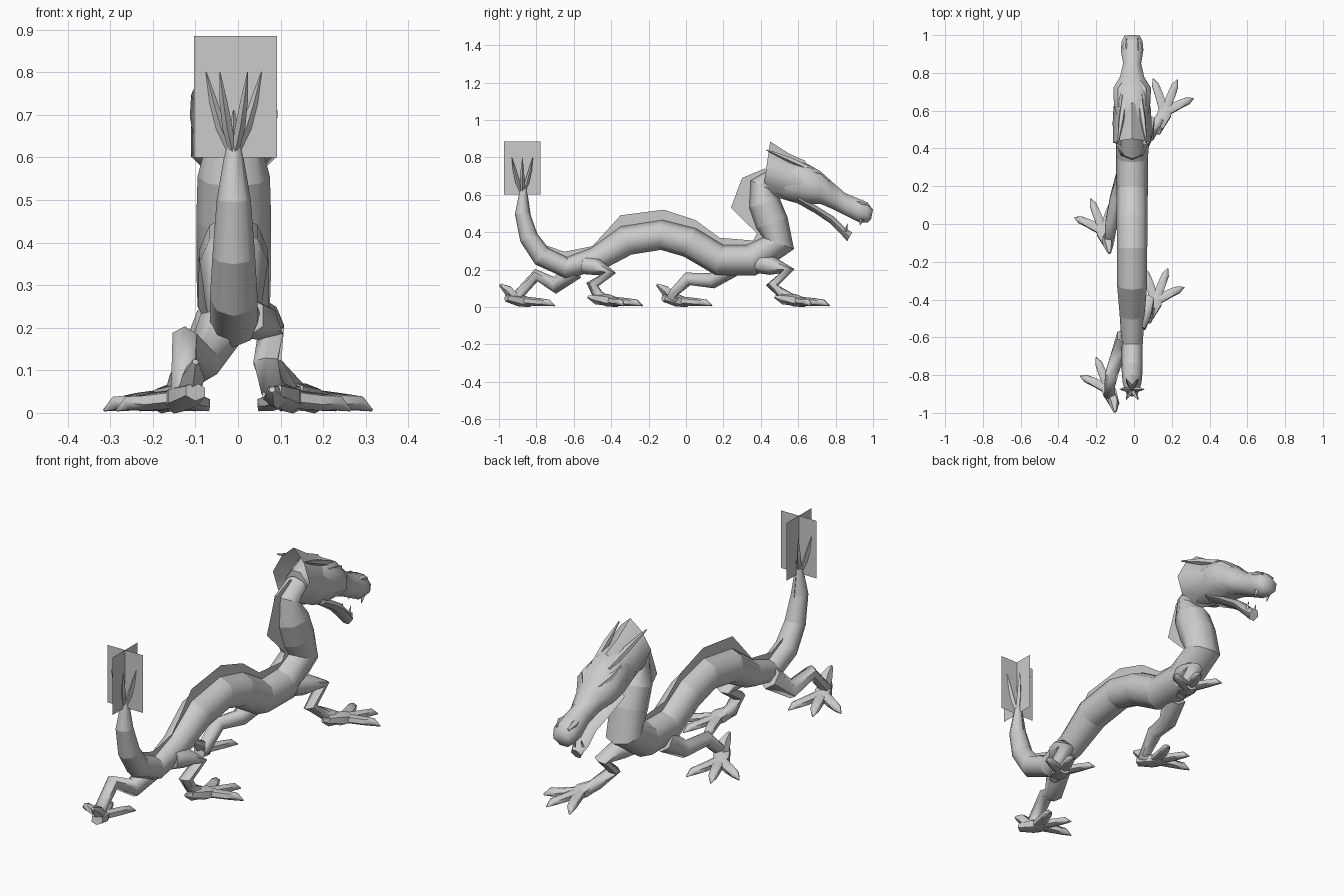
import bpy, bmesh, math
from mathutils import Vector

cube = bpy.data.objects.get("Cube")
if cube:
    bpy.data.objects.remove(cube)

grey = bpy.data.materials.new("stone_grey")
grey.use_nodes = True
colour = (0.6, 0.6, 0.6, 1)
grey.diffuse_color = colour
grey.node_tree.nodes["Principled BSDF"].inputs["Base Color"].default_value = colour

MID = -0.01  # centre line of the body


def finish(name, bm, closed=True):
    if closed:
        bmesh.ops.recalc_face_normals(bm, faces=bm.faces)
    mesh = bpy.data.meshes.new(name)
    bm.to_mesh(mesh)
    bm.free()
    mesh.materials.append(grey)
    ob = bpy.data.objects.new(name, mesh)
    bpy.context.collection.objects.link(ob)
    bpy.ops.object.select_all(action="DESELECT")
    ob.select_set(True)
    bpy.context.view_layer.objects.active = ob
    bpy.ops.object.shade_smooth_by_angle(angle=math.radians(62), keep_sharp_edges=True)
    return ob


def skin(name, rings, caps=True, creased=False):
    """Join rings of points into one surface; creased keeps the rings sharp."""
    bm = bmesh.new()
    loops = [[bm.verts.new(p) for p in ring] for ring in rings]
    n = len(loops[0])
    for a, b in zip(loops, loops[1:]):
        for i in range(n):
            j = (i + 1) % n
            bm.faces.new((a[i], a[j], b[j], b[i]))
    if caps:
        bm.faces.new(loops[0])
        bm.faces.new(loops[-1])
    if creased:
        for loop in loops:
            for i in range(n):
                bm.edges.get((loop[i - 1], loop[i])).smooth = False
    return finish(name, bm)


def tube(name, path, sides=6, flat=1.0, creased=False):
    """Tapered tube through (x, y, z, radius) points."""
    pts = [Vector(p[:3]) for p in path]
    rings = []
    for i, p in enumerate(pts):
        t = Vector()
        if i > 0:
            t += (p - pts[i - 1]).normalized()
        if i < len(pts) - 1:
            t += (pts[i + 1] - p).normalized()
        t.normalize()
        side = (Vector((1, 0, 0)) - t * t.x).normalized()
        up = side.cross(t)
        r = path[i][3]
        rings.append([p + side * r * math.sin(k * math.tau / sides)
                      + up * r * flat * math.cos(k * math.tau / sides) for k in range(sides)])
    return skin(name, rings, creased=creased)


def shell(name, stations, sides=8, lobed=False, caps=True):
    """Loft of slanted oval rings: top y, top z, bottom y, bottom z, half width."""
    rings = []
    turn = 0 if lobed else math.pi / sides
    for ty, tz, by, bz, w in stations:
        ring = []
        for k in range(sides):
            a = k * math.tau / sides + turn
            grow = (1, .85)[k % 2] if lobed else 1.08
            f = 0.5 + 0.5 * grow * math.cos(a)
            ring.append((MID + grow * w * math.sin(a), by + (ty - by) * f, bz + (tz - bz) * f))
        rings.append(ring)
    return skin(name, rings, caps)


# Body, from tail end to neck: y, z, radius
spine = [(-.87, .63, .018), (-.875, .5, .04), (-.84, .37, .05), (-.77, .27, .056),
         (-.64, .21, .056), (-.48, .255, .066), (-.32, .355, .08), (-.13, .385, .08),
         (.02, .345, .082), (.18, .25, .083), (.35, .25, .085), (.495, .34, .088),
         (.46, .45, .088), (.42, .555, .085), (.4, .65, .06), (.48, .69, .055)]
tube("body", [(MID, *p) for p in spine], sides=8, creased=True)

# Thin fin along the back
crest = [(-.85, .63), (-.83, .49), (-.8, .38), (-.75, .33), (-.65, .295), (-.5, .325),
         (-.35, .49), (-.12, .52), (.05, .465), (.18, .37), (.36, .355), (.38, .395),
         (.31, .46), (.24, .53), (.3, .69), (.42, .74)]
bm = bmesh.new()
low = [bm.verts.new((MID, y, z)) for y, z, r in spine]
high = [bm.verts.new((MID, y, z)) for y, z in crest]
for i in range(len(low) - 1):
    bm.faces.new((low[i], high[i], high[i + 1], low[i + 1]))
finish("back_fin", bm, closed=False)

# Tail tuft: crossed plates and a spray of spikes
bm = bmesh.new()
for dx, dy in ((.097, 0), (0, .097)):
    bm.faces.new([bm.verts.new((MID + .004 + s * dx, -.875 + s * dy, z))
                  for s, z in ((1, .6), (-1, .6), (-1, .885), (1, .885))])
finish("tail_plates", bm, closed=False)
for k in range(6):
    a = math.radians(60 * k)
    cx, cy = math.cos(a), math.sin(a)
    tube("tail_spike", [(MID + d * cx, -.875 + d * cy, z, r) for d, z, r in
                        ((.004, .61, .009), (.03, .67, .012), (.048, .73, .009), (.065, .8, .001))],
         sides=4)
tube("tail_tip", [(MID, -.875, .6, .018), (MID, -.875, .71, .002)], sides=4)

# Head
shell("skull", [(.47, .76, .47, .61, .055), (.56, .79, .55, .57, .08), (.65, .765, .64, .55, .097),
                (.72, .725, .72, .55, .1), (.78, .67, .78, .525, .064), (.85, .61, .85, .49, .048),
                (.92, .58, .92, .455, .06), (.97, .56, .97, .45, .055), (1, .52, .99, .47, .04)])
shell("lower_jaw", [(.6, .6, .6, .55, .07), (.7, .54, .69, .5, .06), (.79, .485, .77, .445, .042),
                    (.85, .425, .83, .385, .038), (.89, .4, .86, .35, .025)], sides=6)
shell("mane", [(.64, .78, .61, .55, .098), (.55, .82, .52, .575, .103), (.45, .885, .41, .61, .1)],
      lobed=True, caps=False)
for s in (-1, 1):
    tube("horn", [(MID + s * .04, .68, .73, .016), (MID + s * .058, .55, .79, .016),
                  (MID + s * .075, .43, .84, .003)], sides=5)
    tube("brow", [(MID + s * .03, .77, .66, .008), (MID + s * .06, .71, .695, .024),
                  (MID + s * .07, .62, .73, .008)], sides=5)
    tube("nostril", [(MID + s * .03, .89, .565, .006), (MID + s * .035, .94, .556, .018),
                     (MID + s * .03, .98, .54, .006)], sides=5)
    tube("upper_fang", [(MID + s * .035, .94, .47, .012), (MID + s * .035, .93, .435, .001)], sides=4)
    tube("lower_fang", [(MID + s * .022, .85, .4, .01), (MID + s * .022, .865, .445, .001)], sides=4)

# Legs: side, foot offset (x, y), then path points
legs = {
    "left_fore": (1, 0, 0, [(.02, .39, .235, .055), (.05, .46, .22, .05), (.078, .545, .195, .036),
                            (.075, .46, .115, .033), (.12, .53, .06, .03)]),
    "left_hind": (1, -.05, -1, [(.02, -.54, .225, .05), (.05, -.48, .215, .046), (.075, -.41, .18, .036),
                                (.065, -.5, .12, .033), (.08, -.47, .06, .03)]),
    "right_fore": (-1, 0, -.63, [(.05, .24, .21, .055), (.09, .14, .14, .042),
                                 (.12, .01, .15, .036), (.13, -.08, .06, .032)]),
    "right_hind": (-1, -.03, -1.47, [(.04, -.6, .2, .058), (.085, -.7, .115, .045),
                                     (.125, -.8, .17, .034), (.13, -.9, .06, .032)]),
}
for name, (s, ox, oy, path) in legs.items():
    def at(x, y, z, r):
        return (s * (x + ox), y + oy, z, r)

    tube(name + "_leg", [(s * x, y, z, r) for x, y, z, r in path]
         + [at(.15, .58, .035, .026)], sides=6)
    tube(name + "_palm", [at(.13, .51, .05, .028), at(.16, .58, .036, .042),
                          at(.18, .64, .022, .03)], sides=6, flat=.8)
    # Three spread toes with pointed claws
    for tx, ty in ((.1, .77), (.23, .765), (.315, .665)):
        mx, my = (.165 + tx) / 2, (.6 + ty) / 2
        tube(name + "_toe", [at(.16, .59, .035, .027), at(mx, my, .026, .025),
                             at(mx * .4 + tx * .6, my * .4 + ty * .6, .022, .021),
                             at(tx, ty, .006, .003)], sides=6, flat=.85)
    # Raised heel claw
    lift = .12 if s < 0 else .055
    tube(name + "_heel", [at(.15, .57, .035, .027), at(.135, .52, lift * .75, .028),
                          at(.13, .475, lift, .008)], sides=5)
